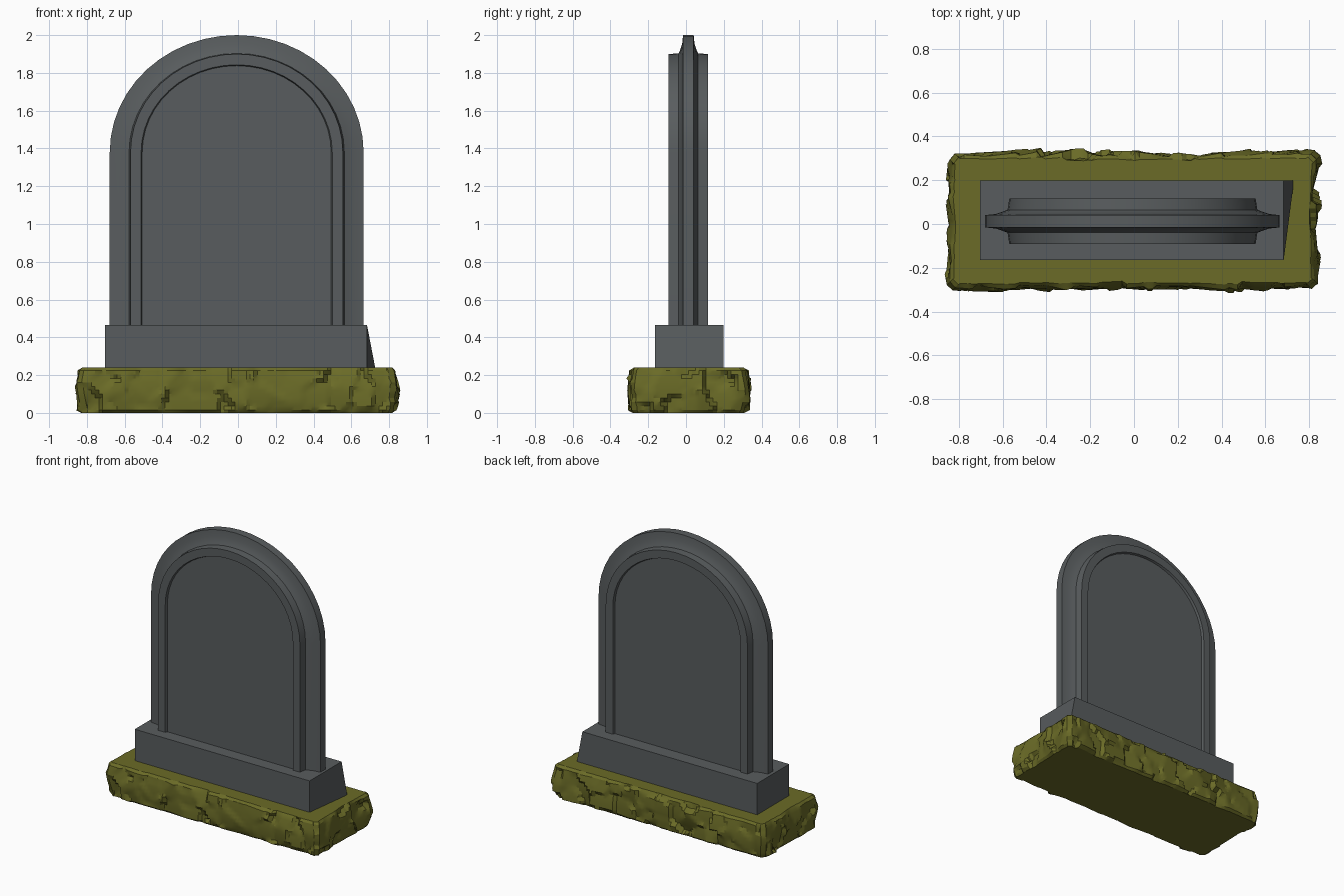
import bpy, bmesh, math
from mathutils import Vector, noise

if "Cube" in bpy.data.objects:
    bpy.data.objects.remove(bpy.data.objects["Cube"])


def material(name, colour):
    m = bpy.data.materials.new(name)
    m.diffuse_color = (*colour, 1)
    m.use_nodes = True
    m.node_tree.nodes["Principled BSDF"].inputs["Base Color"].default_value = m.diffuse_color
    return m


def finish(name, bm, mat, angle):
    bmesh.ops.recalc_face_normals(bm, faces=bm.faces)
    mesh = bpy.data.meshes.new(name)
    bm.to_mesh(mesh)
    bm.free()
    mesh.materials.append(mat)
    ob = bpy.data.objects.new(name, mesh)
    bpy.context.collection.objects.link(ob)
    bpy.ops.object.select_all(action='DESELECT')
    ob.select_set(True)
    bpy.context.view_layer.objects.active = ob
    bpy.ops.object.shade_smooth_by_angle(angle=math.radians(angle))
    return ob


def bridge(bm, a, b, closed=False):
    n = len(a)
    for i in range(n if closed else n - 1):
        j = (i + 1) % n
        bm.faces.new((a[i], a[j], b[j], b[i]))


stone = material("grey stone", (0.098, 0.108, 0.112))
moss = material("moss green", (0.145, 0.147, 0.02))

# Headstone: nested arches from recessed panel, over rim and cove, to the thin outer fin
MID_Y, SPRING, FOOT = 0.0125, 1.38, 0.44
half = [(0.500, 1.838, 0.088), (0.506, 1.843, 0.104), (0.562, 1.900, 0.104),
        (0.570, 1.903, 0.052), (0.592, 1.920, 0.044), (0.625, 1.953, 0.033),
        (0.672, 2.000, 0.028)]
rings = [(w, t, MID_Y - d) for w, t, d in half]
rings += [(w, t, MID_Y + d) for w, t, d in reversed(half)]
bm = bmesh.new()
loops = []
for w, top, y in rings:
    pts = [(-w, FOOT)]
    for i in range(25):
        a = math.pi * (1 - i / 24)
        pts.append((w * math.cos(a), SPRING + (top - SPRING) * math.sin(a)))
    pts.append((w, FOOT))
    loops.append([bm.verts.new((x - 0.007, y, z)) for x, z in pts])
for a, b in zip(loops, loops[1:]):
    bridge(bm, a, b)
bm.faces.new(loops[0])
bm.faces.new(loops[-1])
finish("headstone", bm, stone, 28)

# Plinth, with one rear corner splayed outward
bm = bmesh.new()
bmesh.ops.create_cube(bm, size=1)
for v in bm.verts:
    right, back, up = (c > 0 for c in v.co)
    v.co = (0.683 if right else -0.703, 0.198 if back else -0.165, 0.465 if up else 0.22)
    if right and back and not up:
        v.co.x = 0.73
finish("plinth", bm, stone, 20)


# Mossy slab: chiselled facets around the sides, flat top and bottom
def chisel(p):
    cell = noise.voronoi(p * 8)[1][0] / 8
    r = noise.noise_vector(cell * 37.3)
    h = 0.018 * r.x + 0.45 * r.dot(p - cell)
    return max(-0.024, min(0.024, h))


X0, X1, Y0, Y1, R = -0.84, 0.83, -0.29, 0.318, 0.025
outline = []
corners = [(X0, Y0), (X1, Y0), (X1, Y1), (X0, Y1)]
for k in range(4):
    a, b = Vector(corners[k]), Vector(corners[(k + 1) % 4])
    d = (b - a).normalized()
    out = Vector((d.y, -d.x))
    steps = round((b - a).length / 0.02)
    for i in range(steps + 1):
        n = out
        if i == 0:
            n = out - d
        elif i == steps:
            n = out + d
        outline.append(((a + d * R).lerp(b - d * R, i / steps), n.normalized()))
levels = [(0.0, 0.018), (0.015, 0.004)]
levels += [(0.015 + 0.21 * i / 10, 0.004 - 0.010 * math.sin(math.pi * i / 10)) for i in range(1, 11)]
levels += [(0.24, 0.020)]
bm = bmesh.new()
loops = []
for z, inset in levels:
    edge = 0.4 if z in (0.0, 0.24) else 1
    loop = []
    for p, n in outline:
        q = Vector((p.x, p.y, z))
        s = p + n * (edge * chisel(q) - inset)
        loop.append(bm.verts.new((s.x, s.y, z)))
    loops.append(loop)
for a, b in zip(loops, loops[1:]):
    bridge(bm, a, b, True)
bm.faces.new(loops[0])
bm.faces.new(loops[-1])
finish("mossy_slab", bm, moss, 25)
